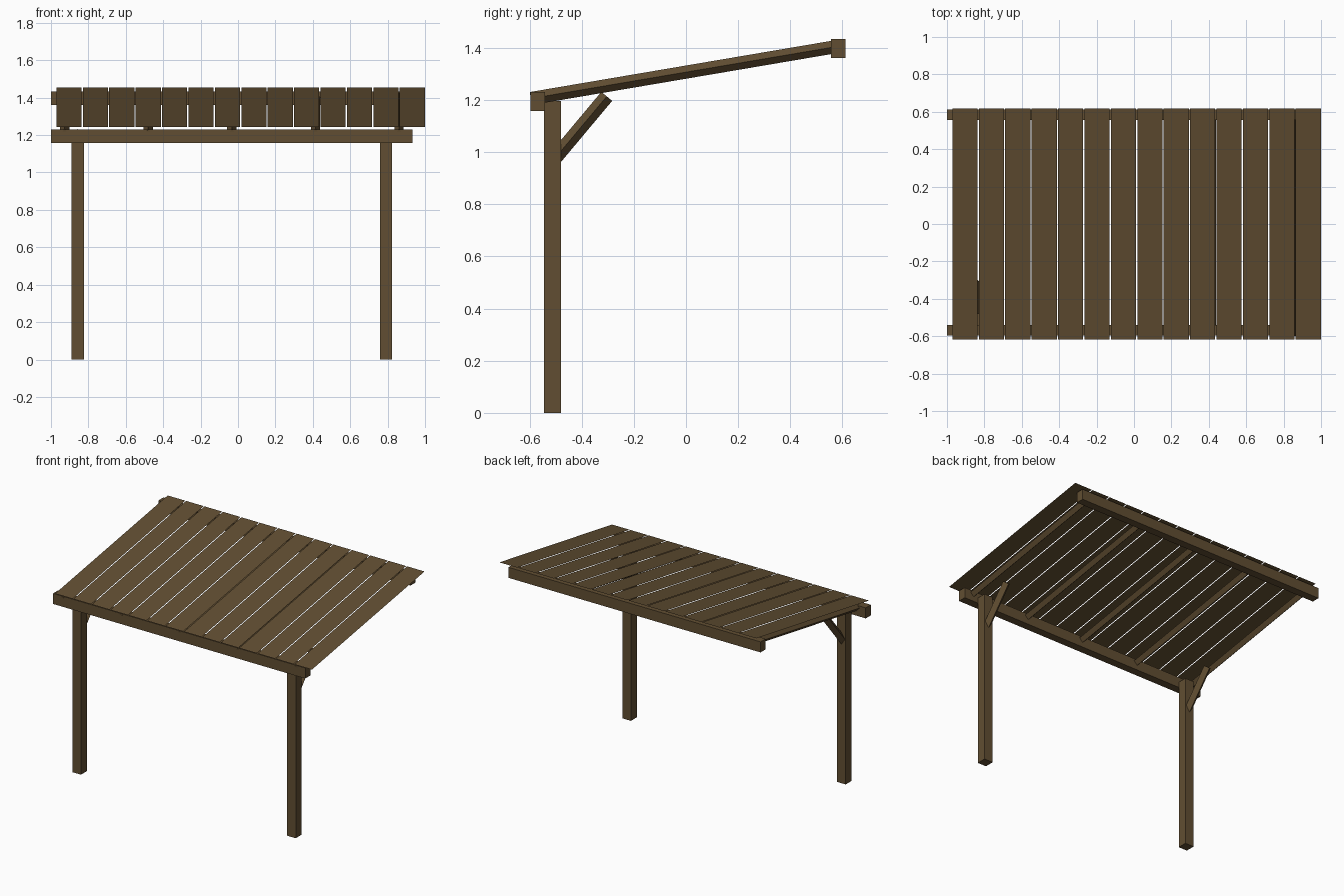
import bpy
import math
from mathutils import Vector

if "Cube" in bpy.data.objects:
    bpy.data.objects.remove(bpy.data.objects["Cube"])

# One brown wood for everything
wood = bpy.data.materials.new("dark brown wood")
wood.diffuse_color = (0.12, 0.076, 0.032, 1.0)
wood.use_nodes = True
wood.node_tree.nodes["Principled BSDF"].inputs["Base Color"].default_value = wood.diffuse_color

FRAME_X = -0.033          # centre of the timber frame
POST_X = 0.824            # post offset from the frame centre
SLOPE = 0.1695            # roof rise per unit of depth


def finish(obj, name):
    obj.name = name
    obj.data.materials.append(wood)
    return obj


def box(name, x, y, z):
    """Box from (min, max) pairs."""
    bpy.ops.mesh.primitive_cube_add(
        size=1, location=[(a + b) / 2 for a, b in (x, y, z)])
    obj = bpy.context.object
    obj.scale = [b - a for a, b in (x, y, z)]
    bpy.ops.object.transform_apply(location=False, rotation=False, scale=True)
    return finish(obj, name)


def diamond_bar(name, start, end, radius):
    """Four-sided bar in the YZ plane, standing on its edge."""
    a, b = Vector(start), Vector(end)
    d = b - a
    bpy.ops.mesh.primitive_cylinder_add(
        vertices=4, radius=radius, depth=d.length, location=(a + b) / 2,
        rotation=(-math.atan2(d.y, d.z), 0, 0))
    return finish(bpy.context.object, name)


# Posts with diagonal braces
for side, label in ((-1, "left"), (1, "right")):
    x = FRAME_X + side * POST_X
    box(label + "_post", (x - 0.033, x + 0.033), (-0.544, -0.479), (0, 1.197))
    diamond_bar(label + "_brace", (x, -0.515, 0.962), (x, -0.304, 1.214), 0.027)

# Long beams at the front and back
beam_x = (FRAME_X - 0.967, FRAME_X + 0.967)
box("front_beam", beam_x, (-0.597, -0.541), (1.157, 1.23))
box("back_beam", beam_x, (0.556, 0.611), (1.361, 1.434))

# Sloping rafters
for i in range(5):
    x = FRAME_X + (i - 2) * 0.447
    diamond_bar(f"rafter_{i + 1}", (x, -0.595, 1.206), (x, 0.595, 1.408), 0.025)

# Paper-thin roof planks, floating just above the rafters
for i in range(14):
    x0, x1 = -0.971 + i * 0.1412, -0.8365 + i * 0.1412
    z0, z1 = 1.3485 - 0.617 * SLOPE, 1.3485 + 0.617 * SLOPE
    mesh = bpy.data.meshes.new("roof_plank")
    mesh.from_pydata([(x0, -0.617, z0), (x1, -0.617, z0),
                      (x1, 0.617, z1), (x0, 0.617, z1)], [], [(0, 1, 2, 3)])
    plank = bpy.data.objects.new("roof_plank", mesh)
    bpy.context.collection.objects.link(plank)
    finish(plank, f"roof_plank_{i + 1}")
